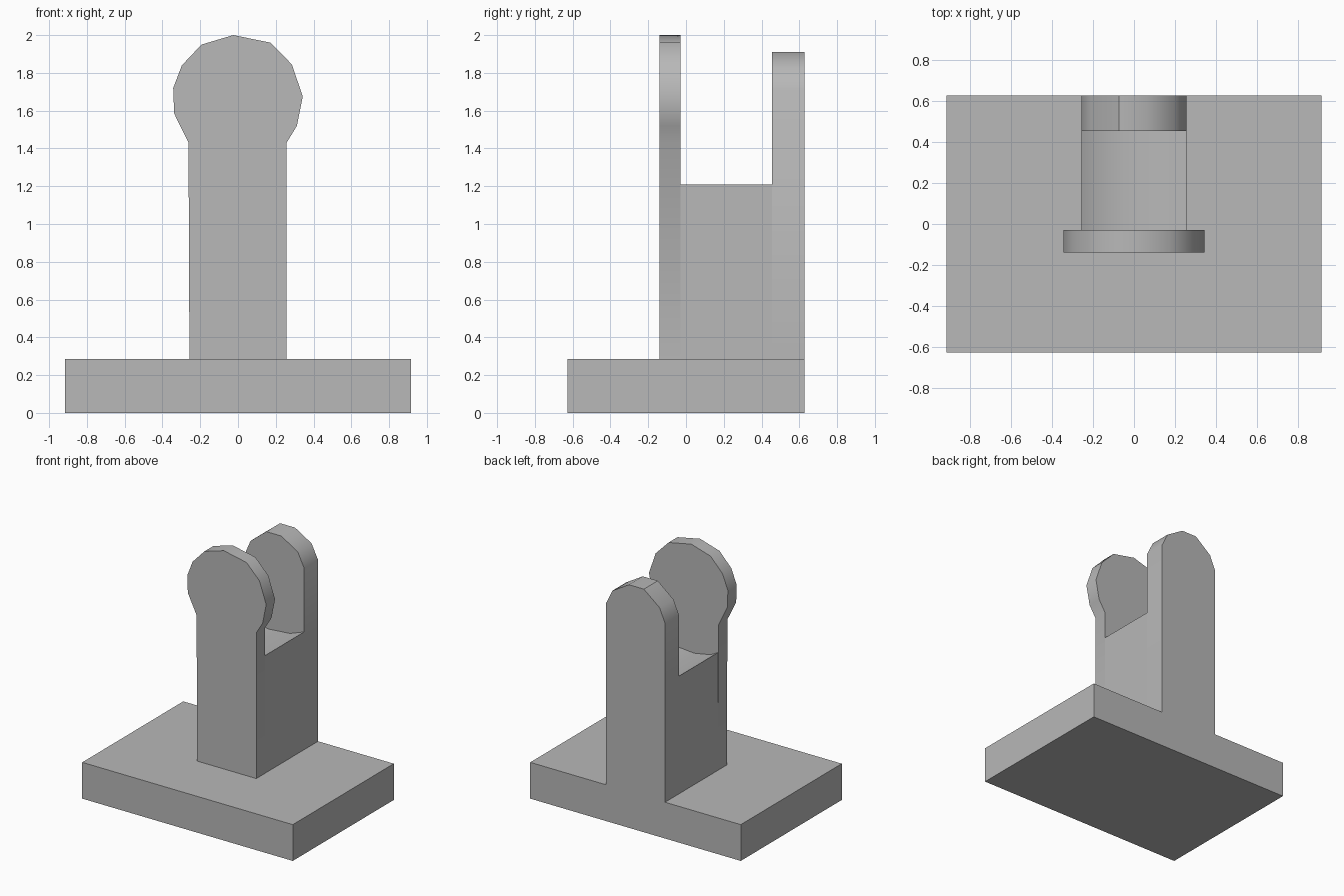
import bpy
import bmesh
import math

cube = bpy.data.objects.get("Cube")
if cube:
    bpy.data.objects.remove(cube, do_unlink=True)

# One plain grey for the whole bracket
grey = bpy.data.materials.new("plain grey")
grey.use_nodes = True
colour = (0.48, 0.48, 0.48, 1)
grey.diffuse_color = colour
grey.node_tree.nodes["Principled BSDF"].inputs["Base Color"].default_value = colour

HALF_POST = 0.257
BASE_TOP = 0.285
BACK = 0.627
POST_FRONT = -0.14
SLOT_FRONT = -0.03
SLOT_BACK = 0.455


def prism(name, outline, y0, y1):
    """Extrude an x-z outline from y0 to y1."""
    bm = bmesh.new()
    face = bm.faces.new([bm.verts.new((x, y0, z)) for x, z in outline])
    result = bmesh.ops.extrude_face_region(bm, geom=[face])
    moved = [v for v in result["geom"] if isinstance(v, bmesh.types.BMVert)]
    bmesh.ops.translate(bm, verts=moved, vec=(0, y1 - y0, 0))
    bmesh.ops.recalc_face_normals(bm, faces=bm.faces)
    mesh = bpy.data.meshes.new(name)
    bm.to_mesh(mesh)
    bm.free()
    mesh.materials.append(grey)
    obj = bpy.data.objects.new(name, mesh)
    bpy.context.collection.objects.link(obj)
    bpy.ops.object.select_all(action="DESELECT")
    obj.select_set(True)
    bpy.context.view_layer.objects.active = obj
    bpy.ops.object.shade_smooth_by_angle(angle=math.radians(36))
    return obj


# Rectangular foot
prism("base_plate", [(-0.915, 0), (0.915, 0), (0.915, BASE_TOP), (-0.915, BASE_TOP)],
      -BACK, BACK)

foot = [(-HALF_POST, BASE_TOP), (HALF_POST, BASE_TOP)]

# Block under the slot, with a shallow dished floor
floor = [(HALF_POST, 1.21), (0.135, 1.165), (-0.05, 1.15), (-0.19, 1.175),
         (-HALF_POST, 1.21)]
prism("post_block", foot + floor, SLOT_FRONT, SLOT_BACK)

# Front upright with a wide faceted round head
head = [(HALF_POST, 1.43), (0.312, 1.52), (0.343, 1.675), (0.285, 1.845),
        (0.172, 1.96), (-0.025, 2.0), (-0.193, 1.95), (-0.297, 1.84),
        (-0.343, 1.72), (-0.338, 1.585), (-0.262, 1.43)]
prism("front_upright", foot + head, POST_FRONT, SLOT_FRONT)

# Shorter rear upright with a rounded top
crown = [(HALF_POST, 1.71), (0.2, 1.825), (0.057, 1.91), (-0.073, 1.91),
         (-0.21, 1.8), (-HALF_POST, 1.69)]
prism("rear_upright", foot + crown, SLOT_BACK, BACK)
